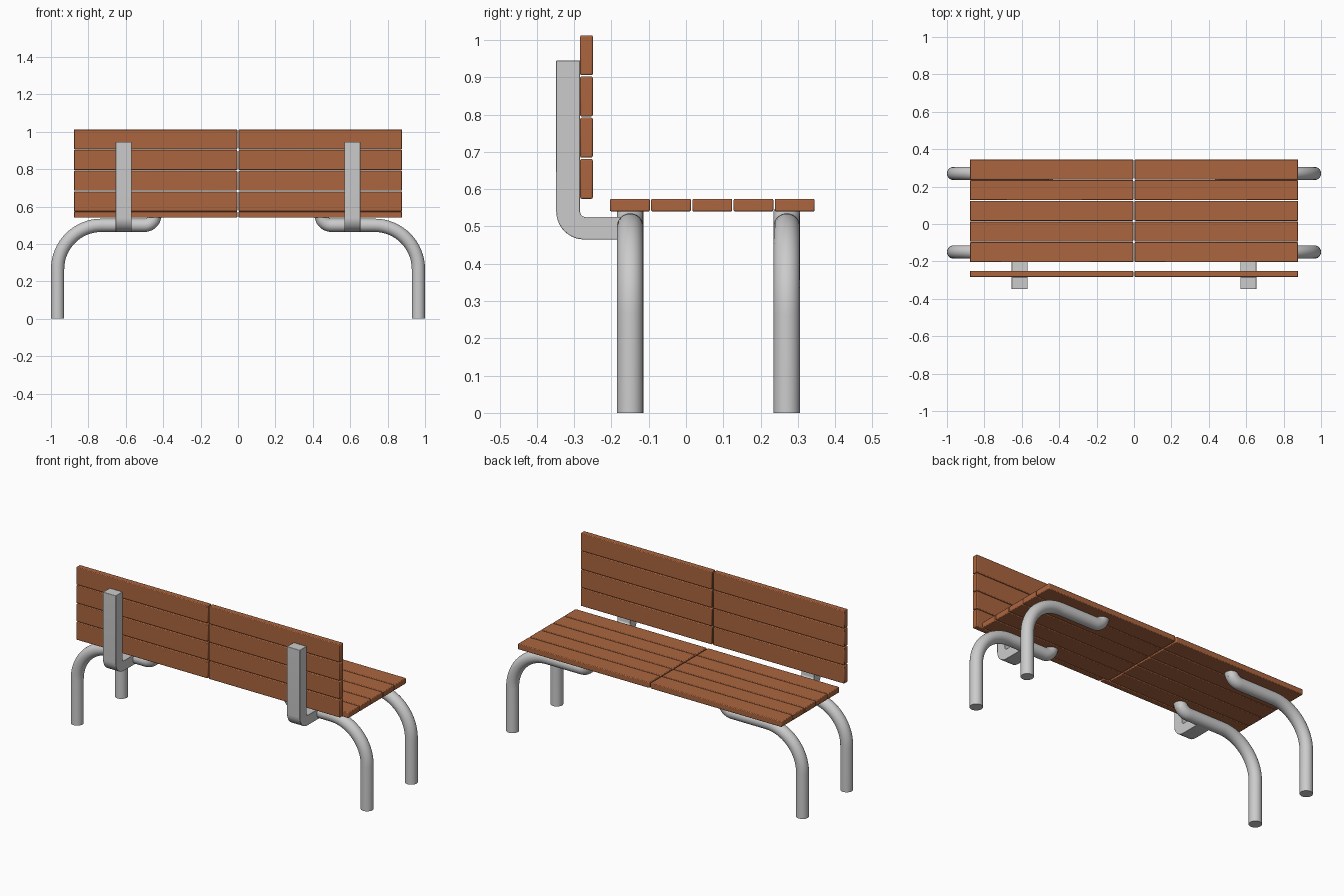
import bpy, bmesh
from math import sin, cos, pi, radians

if "Cube" in bpy.data.objects:
    bpy.data.objects.remove(bpy.data.objects["Cube"])

wood = bpy.data.materials.new("wood")
wood.diffuse_color = (0.41, 0.13, 0.05, 1)
wood.use_nodes = True
wood.node_tree.nodes["Principled BSDF"].inputs["Base Color"].default_value = wood.diffuse_color


def arc(cx, cz, r, a0, a1, n):
    return [(cx + r * cos(radians(a0 + (a1 - a0) * i / n)),
             cz + r * sin(radians(a0 + (a1 - a0) * i / n))) for i in range(n + 1)]


def finish(ob, bevel=0.0):
    if bevel:
        m = ob.modifiers.new("bevel", 'BEVEL')
        m.width, m.segments, m.limit_method = bevel, 2, 'ANGLE'
    bpy.ops.object.select_all(action='DESELECT')
    ob.select_set(True)
    bpy.context.view_layer.objects.active = ob
    bpy.ops.object.shade_smooth_by_angle(angle=radians(35))


def mesh_object(name, bm):
    bmesh.ops.recalc_face_normals(bm, faces=bm.faces)
    me = bpy.data.meshes.new(name)
    bm.to_mesh(me)
    bm.free()
    ob = bpy.data.objects.new(name, me)
    bpy.context.collection.objects.link(ob)
    return ob


def slat(name, lo, hi):
    bm = bmesh.new()
    bmesh.ops.create_cube(bm, size=1)
    for v in bm.verts:
        v.co = [(a + b) / 2 + c * (b - a) for a, b, c in zip(lo, hi, v.co)]
    ob = mesh_object(name, bm)
    ob.data.materials.append(wood)
    finish(ob, 0.004)


def leg(name, side, y, r=0.0355, sides=24):
    # tube path: foot, big bend, straight run, small upturned end
    path = [(0.9645, 0)] + arc(0.73, 0.265, 0.2345, 0, 90, 16)
    path += arc(0.5, 0.555, 0.0555, 270, 180, 10)[:-1] + [(0.4445, 0.541)]
    path[-2] = (0.447, 0.534)
    bm = bmesh.new()
    rings = []
    for i, (x, z) in enumerate(path):
        a, b = path[max(i - 1, 0)], path[min(i + 1, len(path) - 1)]
        tx, tz = b[0] - a[0], b[1] - a[1]
        if i in (0, len(path) - 1):
            tx, tz = 0, 1
        length = (tx * tx + tz * tz) ** 0.5
        nx, nz = tz / length, -tx / length
        ring = []
        for k in range(sides):
            c, s = r * cos(2 * pi * k / sides), r * sin(2 * pi * k / sides)
            ring.append(bm.verts.new((side * (x + nx * c), y + s, z + nz * c)))
        rings.append(ring)
    for p, q in zip(rings, rings[1:]):
        for k in range(sides):
            j = (k + 1) % sides
            bm.faces.new((p[k], p[j], q[j], q[k]))
    bm.faces.new(rings[0])
    bm.faces.new(rings[-1])
    finish(mesh_object(name, bm))


def support(name, x, w=0.085):
    # L-shaped bar profile in the y-z plane
    prof = [(-0.15, 0.465)] + arc(-0.273, 0.54, 0.075, 270, 180, 10)
    prof += [(-0.348, 0.945), (-0.284, 0.945)]
    prof += arc(-0.269, 0.54, 0.015, 180, 270, 5) + [(-0.15, 0.525)]
    bm = bmesh.new()
    face = bm.faces.new([bm.verts.new((x - w / 2, y, z)) for y, z in prof])
    ext = bmesh.ops.extrude_face_region(bm, geom=[face])
    bmesh.ops.translate(bm, vec=(w, 0, 0),
                        verts=[v for v in ext['geom'] if isinstance(v, bmesh.types.BMVert)])
    finish(mesh_object(name, bm), 0.002)


for side, label in ((-1, "left"), (1, "right")):
    x0, x1 = sorted((side * 0.004, side * 0.877))
    # seat boards
    for i in range(5):
        y = -0.204 + i * 0.1105
        slat(f"seat_slat_{label}_{i + 1}", (x0, y, 0.54), (x1, y + 0.107, 0.574))
    # backrest boards
    for i in range(4):
        z = 0.574 + i * 0.1105
        slat(f"back_slat_{label}_{i + 1}", (x0, -0.284, z), (x1, -0.25, z + 0.107))
    # tubular legs and backrest bars
    leg(f"rear_leg_{label}", side, -0.15)
    leg(f"front_leg_{label}", side, 0.27)
    support(f"back_support_{label}", side * 0.612)
